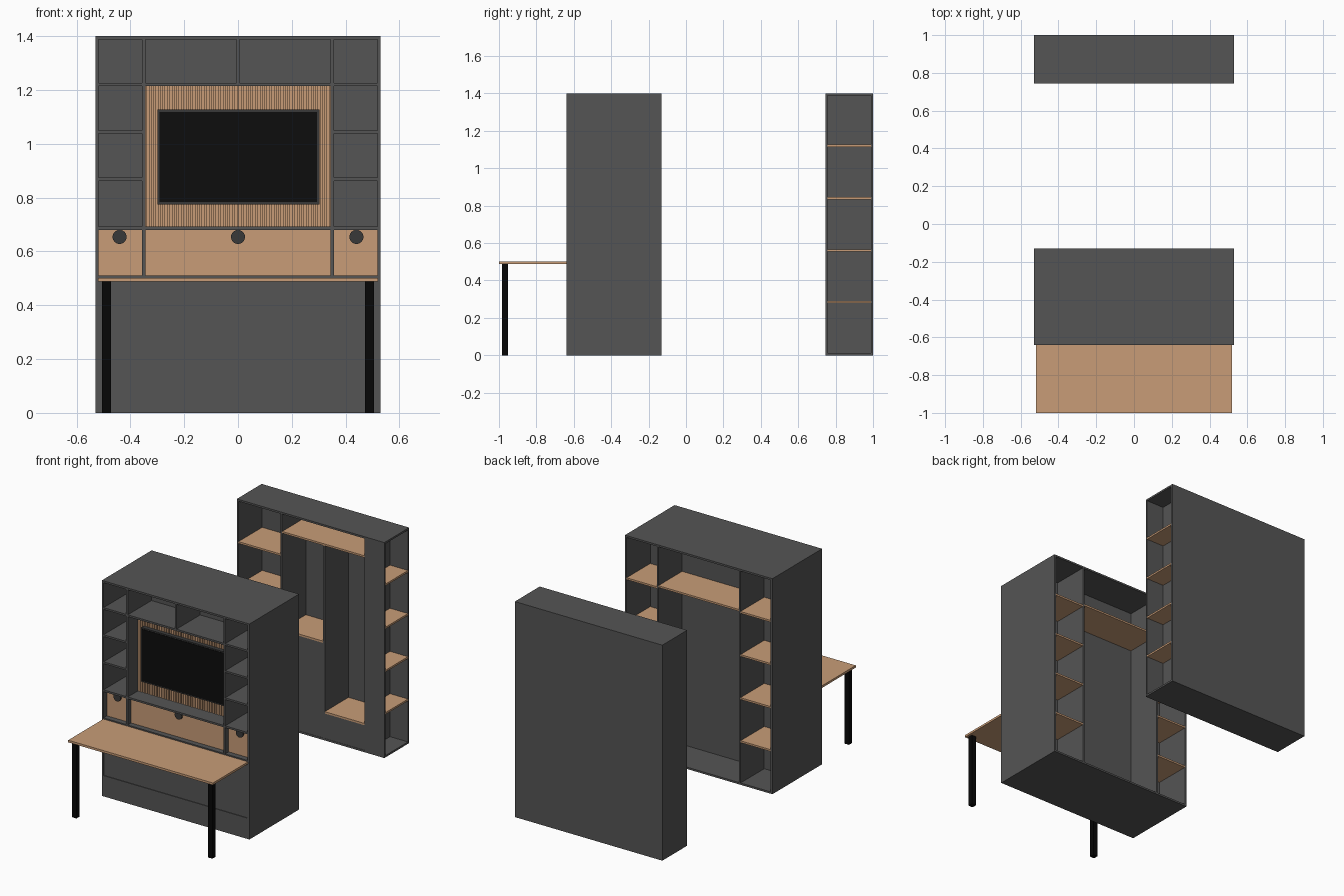
import bpy, math

if "Cube" in bpy.data.objects:
    bpy.data.objects.remove(bpy.data.objects["Cube"])


def material(name, rgb):
    m = bpy.data.materials.new(name)
    m.diffuse_color = (*rgb, 1)
    m.use_nodes = True
    m.node_tree.nodes["Principled BSDF"].inputs["Base Color"].default_value = m.diffuse_color
    return m


GREY = material("dark grey laminate", (0.09, 0.09, 0.09))
WOOD = material("light wood", (0.58, 0.335, 0.185))
BLACK = material("black metal", (0.002, 0.002, 0.002))
SCREEN = material("screen black", (0.004, 0.004, 0.004))
TRIM = material("charcoal trim", (0.04, 0.04, 0.04))
T = 0.012  # board thickness


def box(name, x0, x1, y0, y1, z0, z1, mat=GREY):
    x, y, z = (x0, x1), (y0, y1), (z0, z1)
    v = [(a, b, c) for a in x for b in y for c in z]
    f = [(0, 1, 3, 2), (4, 6, 7, 5), (0, 4, 5, 1), (2, 3, 7, 6), (0, 2, 6, 4), (1, 5, 7, 3)]
    me = bpy.data.meshes.new(name)
    me.from_pydata(v, [], f)
    me.materials.append(mat)
    ob = bpy.data.objects.new(name, me)
    bpy.context.collection.objects.link(ob)
    return ob


def upright(name, x, y0, y1, z0, z1, mat=GREY):
    return box(name, x - T / 2, x + T / 2, y0, y1, z0, z1, mat)


def shelf(name, x0, x1, y0, y1, z, mat=WOOD):
    return box(name, x0, x1, y0, y1, z - T / 2, z + T / 2, mat)


W, H = 0.53, 1.4

# --- media wall: outer shell facing the front
F, B = -0.64, -0.385
for s, n in ((-1, "left"), (1, "right")):
    upright(f"media_{n}_side", s * (W - T / 2), F, B, 0, H)
    upright(f"media_{n}_upright", s * 0.35, F, B - T, 0.51, H - T)
box("media_top", -W + T, W - T, F, B, H - T, H)
box("media_back", -W + T, W - T, B - T, B, 0, H - T)
box("media_plinth", -W + T, W - T, F, B - T, 0, 0.135)
box("media_lower_panel", -W + T, W - T, F + 0.004, B - T, 0.135, 0.498)
shelf("media_counter", -W + T, W - T, F, B - T, 0.504, GREY)
shelf("media_niche_top", -W + T, W - T, F, B - T, 0.686, GREY)
shelf("media_upper_shelf", -W + T, W - T, F, B - T, 1.22, GREY)
upright("media_top_divider", 0, F, B - T, 1.226, H - T)
for s in (-1, 1):
    for z in (0.868, 1.044):
        a, b = sorted((s * 0.356, s * (W - T)))
        shelf("media_column_shelf", a, b, F, B - T, z, GREY)

# --- wood niche backs with round cable covers
for x0, x1, xc in ((-0.518, -0.356, -0.44), (-0.344, 0.344, 0), (0.356, 0.518, 0.44)):
    box("niche_back", x0, x1, F + 0.035, F + 0.06, 0.51, 0.68, WOOD)
    bpy.ops.mesh.primitive_cylinder_add(vertices=32, radius=0.026, depth=0.012,
                                        location=(xc, F + 0.032, 0.654),
                                        rotation=(math.pi / 2, 0, 0))
    c = bpy.context.object
    c.name = "cable_cover"
    c.data.materials.append(TRIM)
    bpy.ops.object.shade_smooth_by_angle()

# --- fluted wood wall panel and screen
box("slat_backing", -0.344, 0.344, -0.525, -0.51, 0.692, 1.214, WOOD)
N = 40
pitch = 0.688 / N
for i in range(N):
    x = -0.344 + pitch * (i + 0.5)
    box("slat", x - pitch * 0.34, x + pitch * 0.34, -0.537, -0.525, 0.692, 1.214, WOOD)
box("screen_frame", -0.3, 0.302, -0.565, -0.537, 0.775, 1.127, TRIM)
box("screen", -0.292, 0.294, -0.568, -0.565, 0.783, 1.119, SCREEN)

# --- desk
box("desk_top", -0.52, 0.52, -1.0, F, 0.488, 0.502, WOOD)
for s in (-1, 1):
    a, b = sorted((s * 0.472, s * 0.505))
    box("desk_leg", a, b, -0.984, -0.952, 0, 0.488, BLACK)

# --- wardrobe behind the media wall, open to the rear
F, B = -0.385, -0.13
for s, n in ((-1, "left"), (1, "right")):
    upright(f"rear_{n}_side", s * (W - T / 2), F, B, 0, H)
    upright(f"rear_{n}_divider", s * 0.295, F + T, B, T, H - T)
    a, b = sorted((s * 0.301, s * (W - T)))
    for z in (0.28, 0.56, 0.84, 1.12):
        shelf("rear_column_shelf", a, b, F + T, B, z)
box("rear_top", -W + T, W - T, F, B, H - T, H)
box("rear_floor", -W + T, W - T, F, B, 0, T)
box("rear_back", -W + T, W - T, F, F + T, T, H - T)
shelf("rear_hat_shelf", -0.289, 0.289, F + T, B, 1.13)

# --- opposite wardrobe, open to the front, with open end shelves
F, B = 0.745, 1.0
X1, X2, XM = -0.21, 0.395, 0.096
box("far_top", -W, W, F, B, H - T, H)
box("far_floor", -W, W, F, B, 0, T)
box("far_back", -W, W, B - T, B, T, H - T)
upright("far_left_side", -W + T / 2, F, B - T, T, H - T)
upright("far_left_divider", X1, F, B - T, T, H - T)
upright("far_end_divider", X2, F, B - T, T, H - T)
upright("far_middle_divider", XM, F, B - T, T, 1.264)
box("far_end_front", X2 + T / 2, W, F, F + T, T, H - T)
shelf("far_hat_shelf", X1 + T / 2, X2 - T / 2, F, B - T, 1.27)
for z in (0.285, 0.56, 0.84, 1.12):
    shelf("far_left_shelf", -W + T, X1 - T / 2, F, B - T, z)
    shelf("far_end_shelf", X2 + T / 2, W, F + T, B - T, z)

# --- closed drawers with wood tops
box("tall_drawer_front", X1 + T / 2, XM - T / 2, F + 0.002, F + T, T, 0.63)
shelf("tall_drawer_top", X1 + T / 2, XM - T / 2, F, B - T, 0.636)
box("low_drawer_front", XM + T / 2, X2 - T / 2, F + 0.002, F + T, T, 0.175)
shelf("low_drawer_top", XM + T / 2, X2 - T / 2, F, B - T, 0.181)
